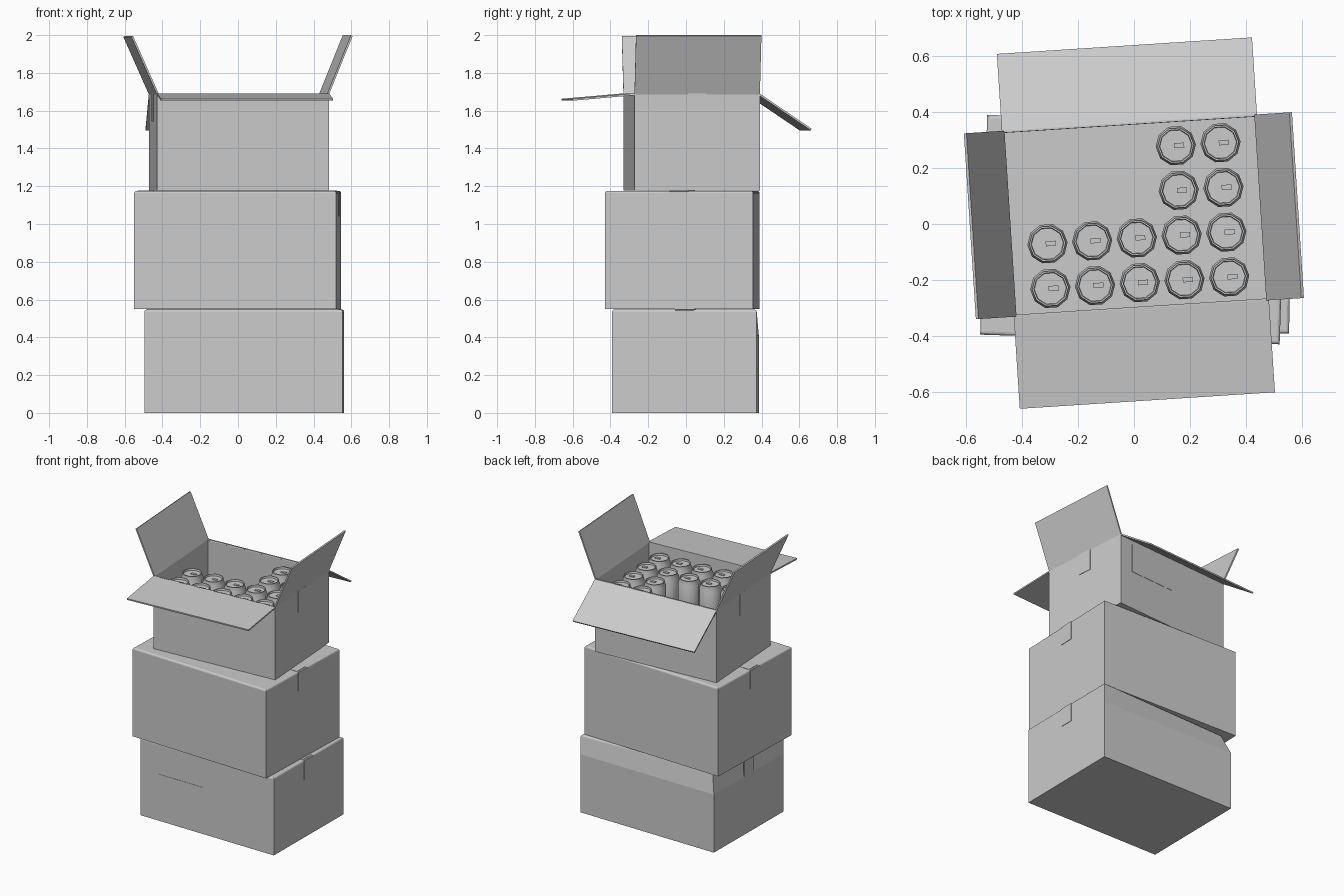
import bpy, bmesh, math
from mathutils import Matrix, Vector

if "Cube" in bpy.data.objects:
    bpy.data.objects.remove(bpy.data.objects["Cube"], do_unlink=True)

grey = bpy.data.materials.new("plain grey card")
grey.use_nodes = True
grey.diffuse_color = (0.6, 0.6, 0.6, 1)
grey.node_tree.nodes["Principled BSDF"].inputs["Base Color"].default_value = (0.6, 0.6, 0.6, 1)


def place(x, y, z, degrees):
    return Matrix.Translation((x, y, z)) @ Matrix.Rotation(math.radians(degrees), 4, "Z")


def finish(name, bm, matrix):
    bmesh.ops.recalc_face_normals(bm, faces=bm.faces)
    mesh = bpy.data.meshes.new(name)
    bm.to_mesh(mesh)
    bm.free()
    mesh.materials.append(grey)
    obj = bpy.data.objects.new(name, mesh)
    bpy.context.collection.objects.link(obj)
    obj.matrix_world = matrix
    return obj


def block_mesh(size, center):
    bm = bmesh.new()
    bmesh.ops.create_cube(bm, size=1, matrix=Matrix.Translation(center) @ Matrix.Diagonal((*size, 1)))
    return bm


def plate(name, size, center, matrix):
    return finish(name, block_mesh(size, center), matrix)


def end_tapes(name, w, h, drop, matrix):
    for side, word in ((1, "left"), (-1, "right")):
        plate(f"{name}_{word}_end_tape", (0.006, 0.1, drop),
              (side * w / 2, 0, h - drop / 2), matrix)


def closed_box(name, w, d, h, matrix, dent=0.0):
    bm = block_mesh((w, d, h), (0, 0, h / 2))
    if dent:
        # Crushed upper corner
        bmesh.ops.bisect_plane(bm, geom=bm.verts[:] + bm.edges[:] + bm.faces[:],
                               plane_co=(0, 0, h * 0.75), plane_no=(0, 0, 1))
        for v in bm.verts:
            if v.co.z > h * 0.9 and v.co.x < 0 < v.co.y:
                v.co += Vector((dent, -dent, 0))
    rim = [e for e in bm.edges if all(v.co.z > h * 0.9 for v in e.verts)]
    bmesh.ops.bevel(bm, geom=rim, offset=0.012, segments=3, profile=0.5, affect="EDGES")
    finish(name, bm, matrix)
    plate(name + "_top_tape", (w - 0.02, 0.1, 0.004), (0, 0, h), matrix)
    end_tapes(name, w, h - 0.004, 0.13, matrix)


# Two closed cartons
lower = place(0.033, -0.003, 0, -0.6)
closed_box("lower_box", 1.05, 0.766, 0.547, lower, dent=0.045)
plate("lower_box_label", (0.35, 0.004, 0.2), (-0.21, -0.383, 0.23), lower)
closed_box("middle_box", 1.07, 0.785, 0.625, place(-0.002, -0.02, 0.55, -1.85))

# Open carton shell
W, D, H, T = 0.913, 0.665, 0.515, 0.01
upper = place(0.005, 0.03, 1.177, 3.7)
bm = block_mesh((W, D, H), (0, 0, H / 2))
bmesh.ops.delete(bm, geom=[f for f in bm.faces if f.normal.z > 0.5], context="FACES")
shell = finish("upper_box", bm, upper)
wall = shell.modifiers.new("card thickness", "SOLIDIFY")
wall.thickness = T
wall.offset = -1
end_tapes("upper_box", W, H, 0.15, upper)
plate("upper_box_label", (0.35, 0.004, 0.2), (0.18, D / 2, 0.37), upper)

# Lid flaps: hinge direction, distance to hinge, flap width, lift angle
for name, turn, reach, width, lift in (
        ("left_flap", 0, W / 2, D, 68), ("back_flap", 90, D / 2, W, -34),
        ("right_flap", 180, W / 2, D, 66), ("front_flap", 270, D / 2, W, -5)):
    hinge = (Matrix.Rotation(math.radians(turn), 4, "Z")
             @ Matrix.Translation((reach - T / 2, 0, H - T / 2))
             @ Matrix.Rotation(-math.radians(lift), 4, "Y"))
    plate(name, (0.335, width, T), (0.1675, 0, 0), upper @ hinge)

# Drink cans: body, shoulder, rim and sunken lid spun from one profile
PROFILE = [(0, 0), (0.055, 0), (0.072, 0.02), (0.072, 0.43), (0.063, 0.452),
           (0.065, 0.462), (0.059, 0.462), (0.057, 0.45), (0, 0.45)]


def can(name, matrix):
    bm = bmesh.new()
    verts = [bm.verts.new((r, 0, z)) for r, z in PROFILE]
    edges = [bm.edges.new(pair) for pair in zip(verts, verts[1:])]
    bmesh.ops.spin(bm, geom=verts + edges, cent=(0, 0, 0), axis=(0, 0, 1),
                   angle=math.tau, steps=10)
    bmesh.ops.remove_doubles(bm, verts=bm.verts, dist=0.0005)
    body = finish(name, bm, matrix)
    plate(name + "_pull_tab", (0.036, 0.018, 0.005), (0.012, 0, 0.454), matrix)
    return body


cans = []
for row in range(4):
    for col in range(5):
        if row < 2 or col > 2:
            spot = Matrix.Translation((0.16 * (col - 2), 0.16 * (row - 1.5), T))
            cans.append(can(f"can_{row + 1}_{col + 1}", upper @ spot))

bpy.ops.object.select_all(action="DESELECT")
for obj in cans:
    obj.select_set(True)
bpy.context.view_layer.objects.active = cans[0]
bpy.ops.object.shade_smooth_by_angle(angle=math.radians(40))
